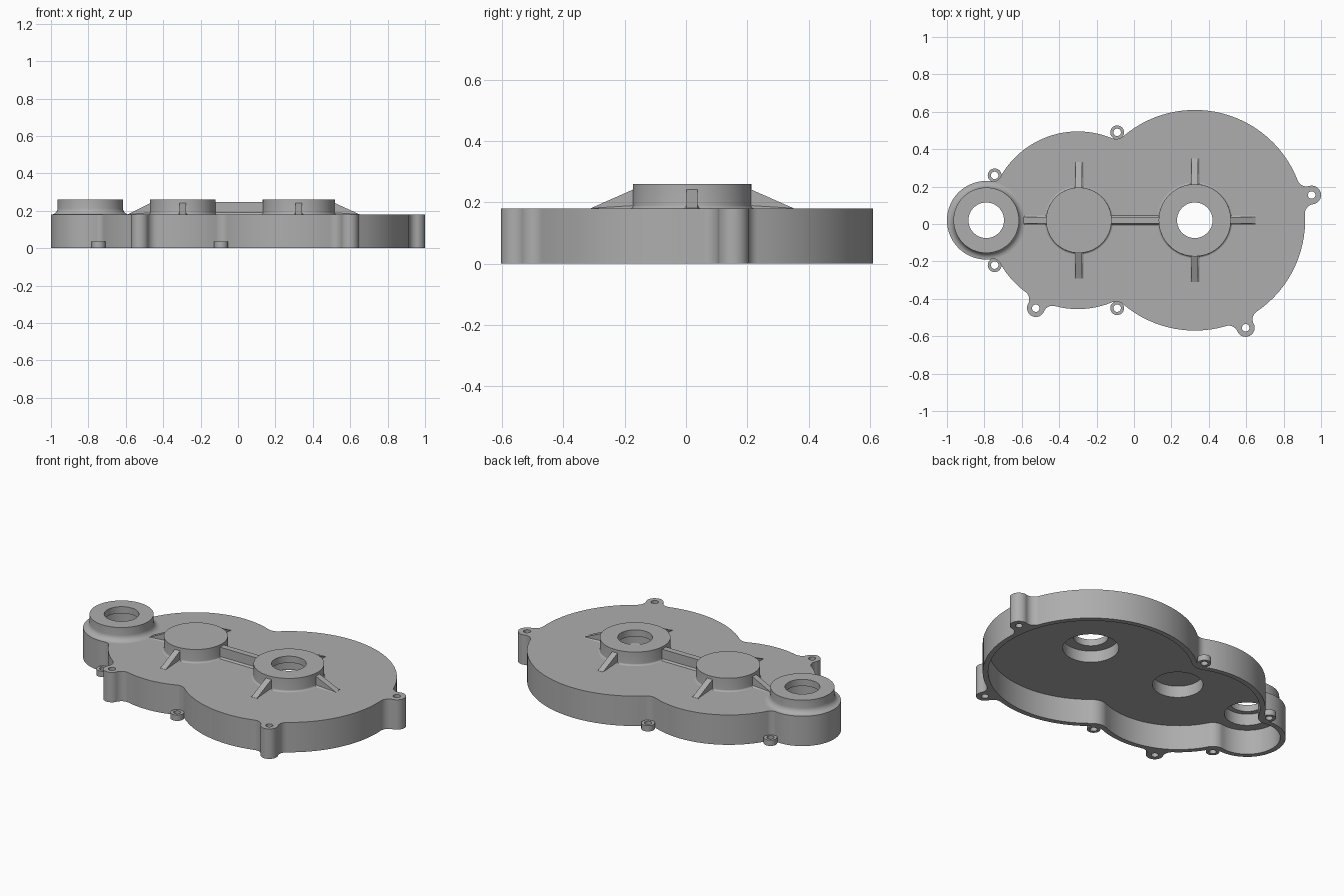
import bpy, bmesh, math
from mathutils import Vector

old = bpy.data.objects.get("Cube")
if old:
    bpy.data.objects.remove(old, do_unlink=True)

metal = bpy.data.materials.new("cast grey metal")
metal.use_nodes = True
GREY = (0.42, 0.42, 0.42, 1)
metal.diffuse_color = GREY
metal.node_tree.nodes["Principled BSDF"].inputs["Base Color"].default_value = GREY

DECK, CEILING, BOSS_TOP, RIB_TOP, WALL, MID = 0.18, 0.15, 0.26, 0.246, 0.03, 0.02


def finish(name, bm):
    bmesh.ops.recalc_face_normals(bm, faces=bm.faces)
    mesh = bpy.data.meshes.new(name)
    bm.to_mesh(mesh)
    bm.free()
    mesh.materials.append(metal)
    mesh.shade_smooth()
    mesh.set_sharp_from_angle(angle=math.radians(30))
    obj = bpy.data.objects.new(name, mesh)
    bpy.context.collection.objects.link(obj)
    return obj


def prism(bm, points, z0, z1):
    face = bm.faces.new([bm.verts.new((x, y, z0)) for x, y in points])
    ext = bmesh.ops.extrude_face_region(bm, geom=[face])
    tops = [v for v in ext["geom"] if isinstance(v, bmesh.types.BMVert)]
    bmesh.ops.translate(bm, verts=tops, vec=(0, 0, z1 - z0))


def circle(x, y, r, n=64):
    return [(x + r * math.cos(math.tau * i / n), y + r * math.sin(math.tau * i / n))
            for i in range(n)]


def arc(c, r, start, sweep):
    n = max(2, math.ceil(abs(sweep) / math.radians(4)))
    if r < 0.1:
        n = max(n, math.ceil(abs(sweep) / math.radians(12)))
    return [(c.x + r * math.cos(start + sweep * i / n), c.y + r * math.sin(start + sweep * i / n))
            for i in range(n + 1)]


def outline(rounds, inset=0.0):
    """Counter-clockwise chain of circles joined by tangent concave fillets."""
    rounds = [(Vector((x, y)), r - inset, f + inset) for x, y, r, f in rounds]
    count = len(rounds)
    fillets = []
    for i, (p, rp, f) in enumerate(rounds):
        q, rq, _ = rounds[(i + 1) % count]
        d = q - p
        a = (d.length_squared + (rp + f) ** 2 - (rq + f) ** 2) / (2 * d.length)
        h = math.sqrt((rp + f) ** 2 - a * a)
        u = d.normalized()
        fillets.append((p + u * a + Vector((u.y, -u.x)) * h, f))
    angle = lambda v: math.atan2(v.y, v.x)
    pts = []
    for i, (c, r, _) in enumerate(rounds):
        before, after = fillets[i - 1][0], fillets[i]
        start = angle(before - c)
        pts += arc(c, r, start, (angle(after[0] - c) - start) % math.tau)
        nxt = rounds[(i + 1) % count][0]
        start = angle(c - after[0])
        sweep = (angle(nxt - after[0]) - start) % math.tau - math.tau
        pts += arc(after[0], after[1], start, sweep)[1:-1]
    return pts


# Main rounds of the housing: x, y, radius, fillet to the next round
small, medium, large = (-0.79, MID, 0.21), (-0.30, MID, 0.475), (0.325, MID, 0.59)
tall_lugs = [(0.95, 0.155, 0.05), (-0.525, -0.45, 0.047), (0.597, -0.555, 0.048)]
outer = outline([large + (0.06,), medium + (0.04,), small + (0.04,), medium + (0.05,),
                 tall_lugs[1] + (0.05,), medium + (0.06,), large + (0.05,),
                 tall_lugs[2] + (0.05,), large + (0.05,), tall_lugs[0] + (0.05,)])
inner = outline([large + (0.06,), medium + (0.04,), small + (0.04,), medium + (0.06,)], WALL)

# Bosses: name, x, outer radius, bore radius, through-hole radius, flare at the base
bosses = [("end_boss", small[0], 0.175, 0.125, 0.095, 0.034),
          ("blind_boss", -0.295, 0.175, 0.138, 0, 0.01),
          ("output_boss", 0.325, 0.193, 0.153, 0.095, 0.01)]

# Housing shell, with the cavity, bores and bolt holes cut out
bm = bmesh.new()
prism(bm, outer, 0, DECK)
housing = finish("housing", bm)
cut_shapes = [(inner, -0.1, CEILING)]
cut_shapes += [(circle(b[1], MID, b[3] + 0.01), 0.1, 0.3) for b in bosses]
cut_shapes += [(circle(x, y, 0.02, 24), -0.1, 0.3) for x, y, r in tall_lugs]
cutters = []
for shape in cut_shapes:
    bm = bmesh.new()
    prism(bm, *shape)
    cutter = finish("cutter", bm)
    cutter.hide_render = True
    cutters.append(cutter)
    mod = housing.modifiers.new("cut", 'BOOLEAN')
    mod.operation, mod.solver, mod.object = 'DIFFERENCE', 'EXACT', cutter
graph = bpy.context.evaluated_depsgraph_get()
cut_mesh = bpy.data.meshes.new_from_object(housing.evaluated_get(graph))
housing.modifiers.clear()
housing.data = cut_mesh
cut_mesh.shade_smooth()
cut_mesh.set_sharp_from_angle(angle=math.radians(30))
for cutter in cutters:
    bpy.data.objects.remove(cutter, do_unlink=True)


def lathe(name, x, y, profile, closed=True, n=64):
    bm = bmesh.new()
    verts = [bm.verts.new((r, 0, z)) for r, z in profile]
    pairs = list(zip(verts, verts[1:])) + ([(verts[-1], verts[0])] if closed else [])
    edges = [bm.edges.new(p) for p in pairs]
    bmesh.ops.spin(bm, geom=verts + edges, cent=(0, 0, 0), axis=(0, 0, 1),
                   angle=math.tau, steps=n, use_duplicate=False)
    bmesh.ops.remove_doubles(bm, verts=bm.verts, dist=1e-5)
    bmesh.ops.translate(bm, verts=bm.verts, vec=(x, y, 0))
    return finish(name, bm)


# Bearing bosses with a lip or a closed cap above the bore
for name, x, r, bore, hole, flare in bosses:
    lip = BOSS_TOP - 0.04
    foot = [(r + flare * (1 - math.sin(t)), DECK + flare * (1 - math.cos(t)))
            for t in (math.pi / 2 * i / 6 for i in range(7))]
    profile = [(hole, lip), (bore, lip), (bore, CEILING), (bore + 0.01, CEILING),
               (bore + 0.01, DECK)] + foot + [(r, BOSS_TOP), (hole, BOSS_TOP)]
    lathe(name, x, MID, profile, closed=hole > 0)

# Low bolt lugs around the rim
for x, y in [(-0.09, 0.49), (-0.09, -0.45), (-0.745, 0.26), (-0.745, -0.22)]:
    lathe("low_lug", x, y, [(0.02, 0), (0.037, 0), (0.037, 0.035), (0.02, 0.035)], n=32)


def rib(name, start, end, end_z):
    """Tapered web from a boss wall down to the deck."""
    a, b = Vector(start), Vector(end)
    d = (b - a).normalized()
    side = Vector((-d.y, d.x))
    bm = bmesh.new()
    loops = []
    for p, top in ((a, RIB_TOP), (b, end_z)):
        section = [(-0.026, DECK - 0.005), (-0.026, DECK), (-0.018, min(top, DECK + 0.01)),
                   (-0.018, top)]
        section += [(-s, z) for s, z in reversed(section)]
        loops.append([bm.verts.new((*(p + side * s), z)) for s, z in section])
    for i in range(8):
        j = (i + 1) % 8
        bm.faces.new((loops[0][i], loops[0][j], loops[1][j], loops[1][i]))
    bm.faces.new(loops[0])
    bm.faces.new(loops[1])
    finish(name, bm)


# Stiffening ribs
for name, x, r, bore, hole, flare in bosses[1:]:
    reach = r + 0.137
    for s, label in ((1, "back"), (-1, "front")):
        rib(label + "_rib", (x, MID + s * (r - 0.01)), (x, MID + s * reach), DECK + 0.001)
blind, output = bosses[1], bosses[2]
rib("right_rib", (blind[1] - 0.165, MID), (-0.59, MID), DECK + 0.001)
rib("left_rib", (output[1] + 0.183, MID), (0.65, MID), DECK + 0.001)
rib("bridge_rib", (blind[1] + 0.165, MID), (output[1] - 0.183, MID), RIB_TOP)
